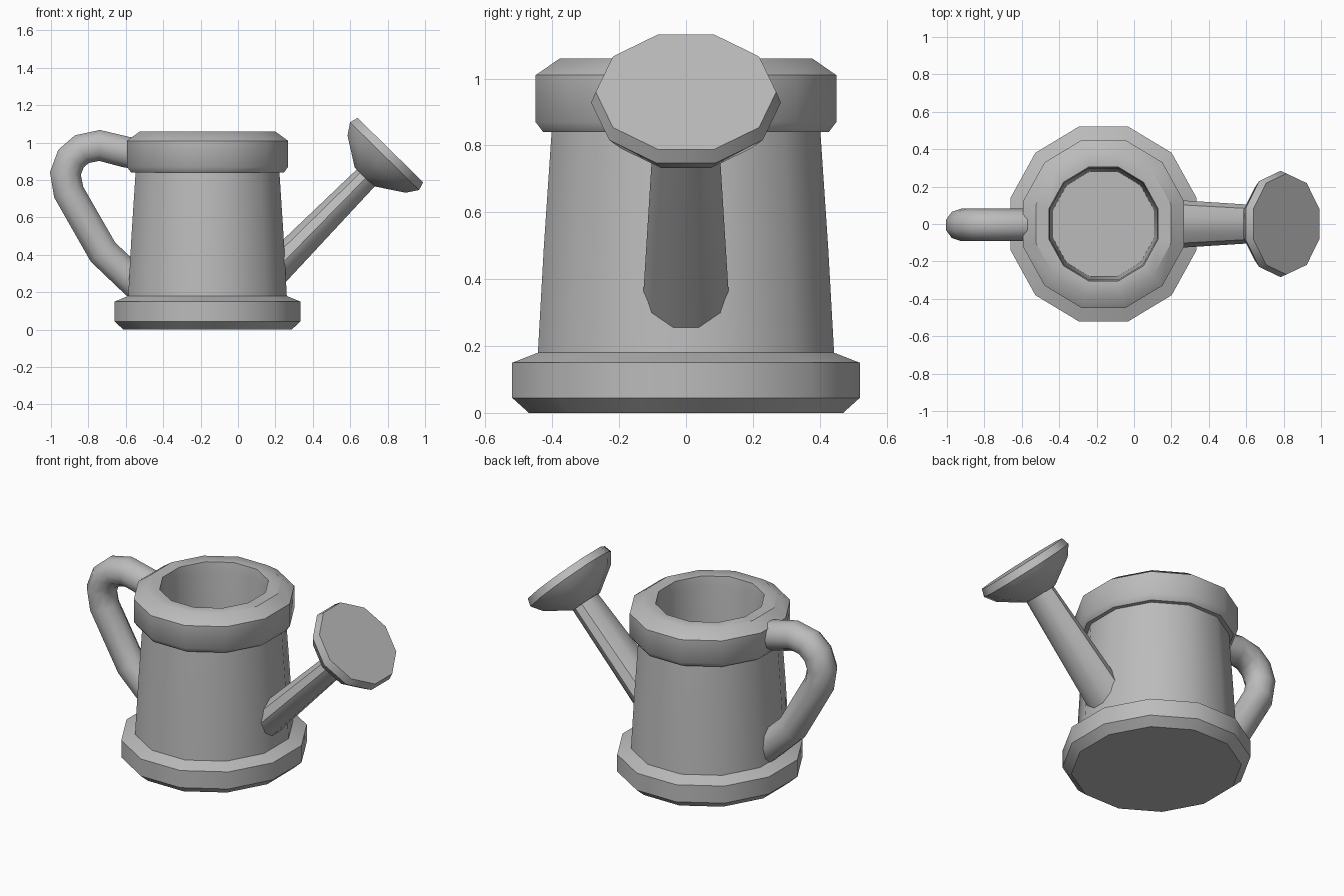
import bpy, bmesh, math
from mathutils import Vector

cube = bpy.data.objects.get("Cube")
if cube:
    bpy.data.objects.remove(cube, do_unlink=True)

metal = bpy.data.materials.new("plain_grey")
metal.use_nodes = True
grey = (0.5, 0.5, 0.5, 1)
metal.diffuse_color = grey
metal.node_tree.nodes["Principled BSDF"].inputs["Base Color"].default_value = grey

Y = Vector((0, 1, 0))
SQUASH = 0.957          # the whole can is slightly narrower along x
parts = []


def ring(center, direction, radius, sides, squash=SQUASH):
    """Polygon of points around a direction in the xz plane."""
    d = direction.normalized()
    u = Y.cross(d) * squash
    points = []
    for k in range(sides):
        a = 2 * math.pi * (k + 0.5) / sides
        points.append(center + radius * (u * math.cos(a) + Y * math.sin(a)))
    return points


def skin(name, rings, cap_start=False, cap_end=False):
    """Join successive rings with quads into one object."""
    bm = bmesh.new()
    loops = [[bm.verts.new(p) for p in r] for r in rings]
    n = len(loops[0])
    for a, b in zip(loops, loops[1:]):
        for j in range(n):
            k = (j + 1) % n
            bm.faces.new((a[j], a[k], b[k], b[j]))
    if cap_start:
        bm.faces.new(loops[0][::-1])
    if cap_end:
        bm.faces.new(loops[-1])
    mesh = bpy.data.meshes.new(name)
    bm.to_mesh(mesh)
    bm.free()
    mesh.materials.append(metal)
    obj = bpy.data.objects.new(name, mesh)
    bpy.context.collection.objects.link(obj)
    parts.append(obj)
    return obj


def lathe(name, profile, **caps):
    """Twelve-sided turned part; profile holds (flat-side distance, height)."""
    up = Vector((0, 0, 1))
    widen = 1 / math.cos(math.pi / 12)
    rings = [ring(Vector((-0.163, 0, z)), up, r * widen, 12) for r, z in profile]
    skin(name, rings, **caps)


# Turned pot: foot, wall, and rim with the hollow inside
lathe("foot", [(0.47, 0), (0.52, 0.045), (0.52, 0.15), (0.443, 0.18)], cap_start=True)
lathe("pot_wall", [(0.443, 0.18), (0.425, 0.5), (0.402, 0.84)])
lathe("rim_and_hollow", [(0.402, 0.84), (0.427, 0.84), (0.45, 0.87), (0.45, 1.01),
                         (0.378, 1.06), (0.305, 1.057), (0.298, 1.0), (0.282, 0.2)],
      cap_end=True)

# Spout and sprinkler head share one slanted axis
axis = Vector((0.70, 0, 0.714)).normalized()
face_center = Vector((0.815, 0, 0.96))
spout_center = face_center + Y.cross(axis) * 0.01
root = ring(spout_center - axis * 0.85, axis, 0.13, 10, 0.7)
root = [p + axis * ((0.2 - p.x) / axis.x) for p in root]   # cut flat inside the wall
tip = ring(spout_center - axis * 0.15, axis, 0.097, 10, 0.7)
skin("spout", [root, tip], cap_start=True, cap_end=True)

head = [(-0.2, 0.105, 0.72), (-0.105, 0.24, SQUASH), (-0.045, 0.284, SQUASH), (0, 0.27, SQUASH)]
skin("sprinkler_head",
     [ring(face_center + axis * t, axis, r, 10, s) for t, r, s in head],
     cap_start=True, cap_end=True)

# Bent tube handle
path = [(-0.48, 0.93), (-0.6, 0.95), (-0.74, 0.985), (-0.835, 0.965), (-0.893, 0.915),
        (-0.923, 0.835), (-0.905, 0.735), (-0.722, 0.415), (-0.585, 0.285), (-0.52, 0.225)]
pts = [Vector((x, -0.005, z)) for x, z in path]
tube = []
for i, p in enumerate(pts):
    before, after = pts[max(i - 1, 0)], pts[min(i + 1, len(pts) - 1)]
    d = (p - before).normalized() + (after - p).normalized()
    tube.append(ring(p, d, 0.087, 10, 1.0))
skin("handle", tube, cap_start=True, cap_end=True)

# Smooth facets, crisp edges
bpy.ops.object.select_all(action='DESELECT')
for obj in parts:
    obj.select_set(True)
bpy.context.view_layer.objects.active = parts[0]
bpy.ops.object.shade_smooth_by_angle(angle=math.radians(38))
